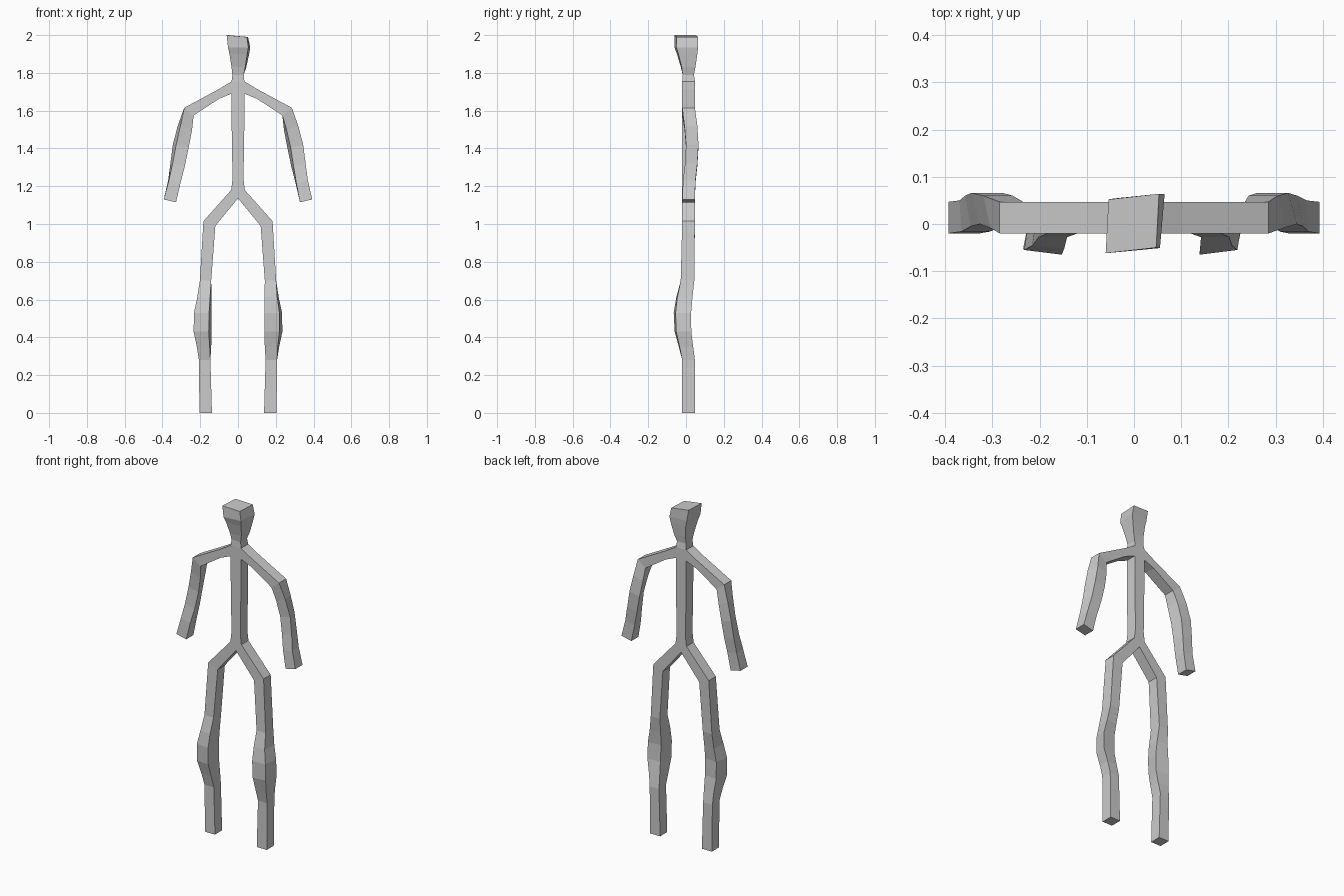
import bpy, bmesh

YF, YB = -0.02, 0.047   # usual front and back of the square limbs


def loft(name, stations, side=1, cap_start=False, cap_end=True):
    """Four-sided tube. Station: outer x, z, inner x, z, front y, back y,
    sideways skew of front against back, twist of outer against inner."""
    bm = bmesh.new()
    rings = []
    for s in stations:
        s = tuple(s) + (YF, YB, 0, 0)[len(s) - 4:]
        xo, zo, xi, zi, yf, yb, skew, tw = s
        pts = [(side * xo - skew, yf + tw, zo), (side * xi - skew, yf - tw, zi),
               (side * xi + skew, yb - tw, zi), (side * xo + skew, yb + tw, zo)]
        rings.append([bm.verts.new(p) for p in pts])
    for a, b in zip(rings, rings[1:]):
        for i in range(4):
            j = (i + 1) % 4
            bm.faces.new((a[i], a[j], b[j], b[i]))
    if cap_start:
        bm.faces.new(rings[0])
    if cap_end:
        bm.faces.new(rings[-1])
    bmesh.ops.recalc_face_normals(bm, faces=bm.faces)
    me = bpy.data.meshes.new(name)
    bm.to_mesh(me)
    bm.free()
    ob = bpy.data.objects.new(name, me)
    bpy.context.collection.objects.link(ob)
    return ob


# torso, ending in a wedge between the legs
loft("torso", [(w, z, -w, z) for w, z in
               ((0.034, 1.755), (0.034, 1.69), (0.034, 1.55), (0.029, 1.24),
                (0.036, 1.18), (0.0005, 1.135))], cap_end=False)

# neck and twisted head
loft("head", [
    (0.034, 1.755, -0.034, 1.755),
    (0.030, 1.79, -0.030, 1.79, -0.018, 0.042),
    (0.041, 1.83, -0.031, 1.83, -0.025, 0.048, 0.003, 0.002),
    (0.054, 1.90, -0.040, 1.90, -0.044, 0.056, 0.005, 0.004),
    (0.060, 1.935, -0.048, 1.935, -0.056, 0.059, 0.005, 0.005),
    (0.050, 1.99, -0.057, 2.0, -0.056, 0.058, 0.003, 0.006)])

# shoulder and arm
arm = [
    (0.034, 1.755, 0.034, 1.69),
    (0.10, 1.715, 0.10, 1.663),
    (0.285, 1.615, 0.235, 1.575),
    (0.312, 1.52, 0.25, 1.50, -0.008, 0.060, -0.007),
    (0.336, 1.42, 0.27, 1.405, 0.0, 0.066, -0.009),
    (0.352, 1.32, 0.288, 1.305, -0.005, 0.060, -0.006),
    (0.368, 1.23, 0.307, 1.215, -0.016, 0.050, -0.002),
    (0.393, 1.13, 0.328, 1.115)]

# hip, thigh, bent knee and shin
leg = [
    (0.036, 1.18, 0.0005, 1.135),
    (0.183, 1.015, 0.12, 0.99),
    (0.202, 0.70, 0.142, 0.70, -0.028, 0.044),
    (0.212, 0.61, 0.144, 0.61, -0.049, 0.031, 0.004, 0.003),
    (0.226, 0.53, 0.146, 0.53, -0.060, 0.022, 0.007, 0.005),
    (0.227, 0.43, 0.147, 0.43, -0.056, 0.024, 0.008, 0.004),
    (0.214, 0.35, 0.146, 0.35, -0.036, 0.036, 0.004, 0.002),
    (0.207, 0.28, 0.146, 0.28),
    (0.204, 0.0, 0.138, 0.0)]

for label, side in (("right", 1), ("left", -1)):
    loft(label + "_arm", arm, side)
    loft(label + "_leg", leg, side)
